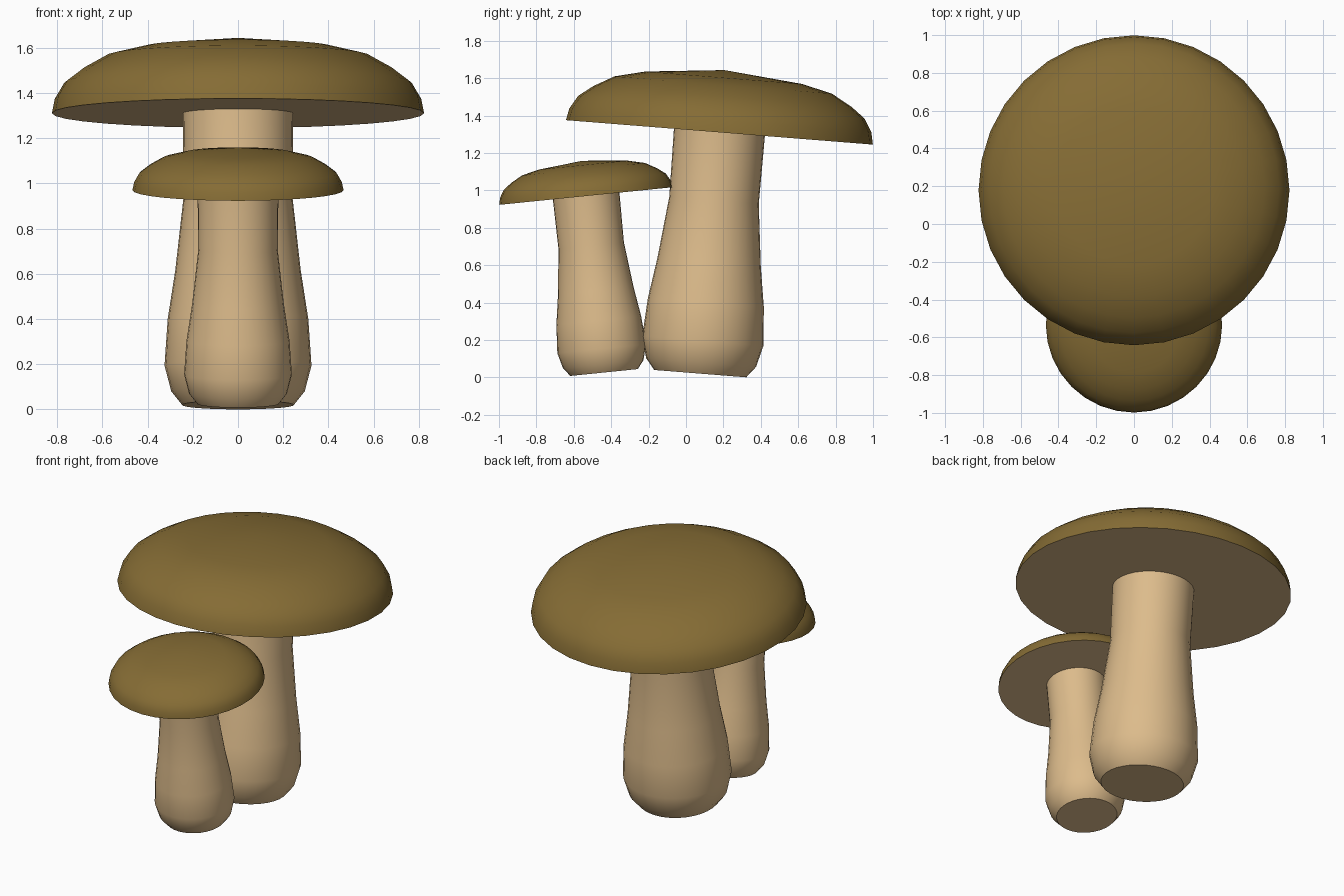
import bpy, bmesh, math

if "Cube" in bpy.data.objects:
    bpy.data.objects.remove(bpy.data.objects["Cube"])

def material(name, color):
    m = bpy.data.materials.new(name)
    m.diffuse_color = color
    m.use_nodes = True
    m.node_tree.nodes["Principled BSDF"].inputs["Base Color"].default_value = m.diffuse_color
    return m

cap_mat = material("cap_brown", (0.235, 0.15, 0.035, 1))
stem_mat = material("stem_tan", (0.72, 0.50, 0.26, 1))

SIDES = 32
# (radius, height) profiles of the large mushroom
STEM = [(0.247, 0), (0.295, 0.06), (0.325, 0.175), (0.311, 0.38),
        (0.277, 0.60), (0.24, 0.93), (0.244, 1.294)]
CAP = [(0.823, 0), (0.81, 0.064), (0.768, 0.135), (0.692, 0.193),
       (0.583, 0.254), (0.42, 0.293), (0, 0.334)]


def lathe(name, profile, scale, lift, base, tilt, mats):
    """Spin a profile into a closed solid; the bottom disc uses the last material."""
    bm = bmesh.new()
    rings = []
    for r, h in profile:
        z = h * scale + lift
        if r == 0:
            rings.append([bm.verts.new((0, 0, z))] * SIDES)
        else:
            rings.append([bm.verts.new((r * scale * math.cos(2 * math.pi * i / SIDES),
                                        r * scale * math.sin(2 * math.pi * i / SIDES), z))
                          for i in range(SIDES)])
    for a, b in zip(rings, rings[1:]):
        for i in range(SIDES):
            j = (i + 1) % SIDES
            quad = [a[i], a[j], b[j], b[i]]
            bm.faces.new(list(dict.fromkeys(quad)))
    bottom = bm.faces.new(rings[0][::-1])
    bottom.material_index = len(mats) - 1
    if profile[-1][0] > 0:
        bm.faces.new(rings[-1])
    mesh = bpy.data.meshes.new(name)
    bm.to_mesh(mesh)
    bm.free()
    for m in mats:
        mesh.materials.append(m)
    ob = bpy.data.objects.new(name, mesh)
    bpy.context.collection.objects.link(ob)
    ob.location = base
    ob.rotation_euler = (math.radians(tilt), 0, 0)
    # smooth sides, crisp rim and foot
    bpy.ops.object.select_all(action='DESELECT')
    ob.select_set(True)
    bpy.context.view_layer.objects.active = ob
    bpy.ops.object.shade_smooth_by_angle(angle=math.radians(40))
    return ob


def mushroom(name, base, tilt, stem_scale, cap_scale):
    lathe(name + "_stem", STEM, stem_scale, 0, base, tilt, [stem_mat])
    lathe(name + "_cap", CAP, cap_scale, STEM[-1][1] * stem_scale, base, tilt,
          [cap_mat, stem_mat])


# the two mushrooms lean away from each other
mushroom("large_mushroom", (0, 0.076, 0.02), -4.55, 1.0, 1.0)
mushroom("small_mushroom", (0, -0.438, 0.026), 5.8, 0.733, 0.567)
